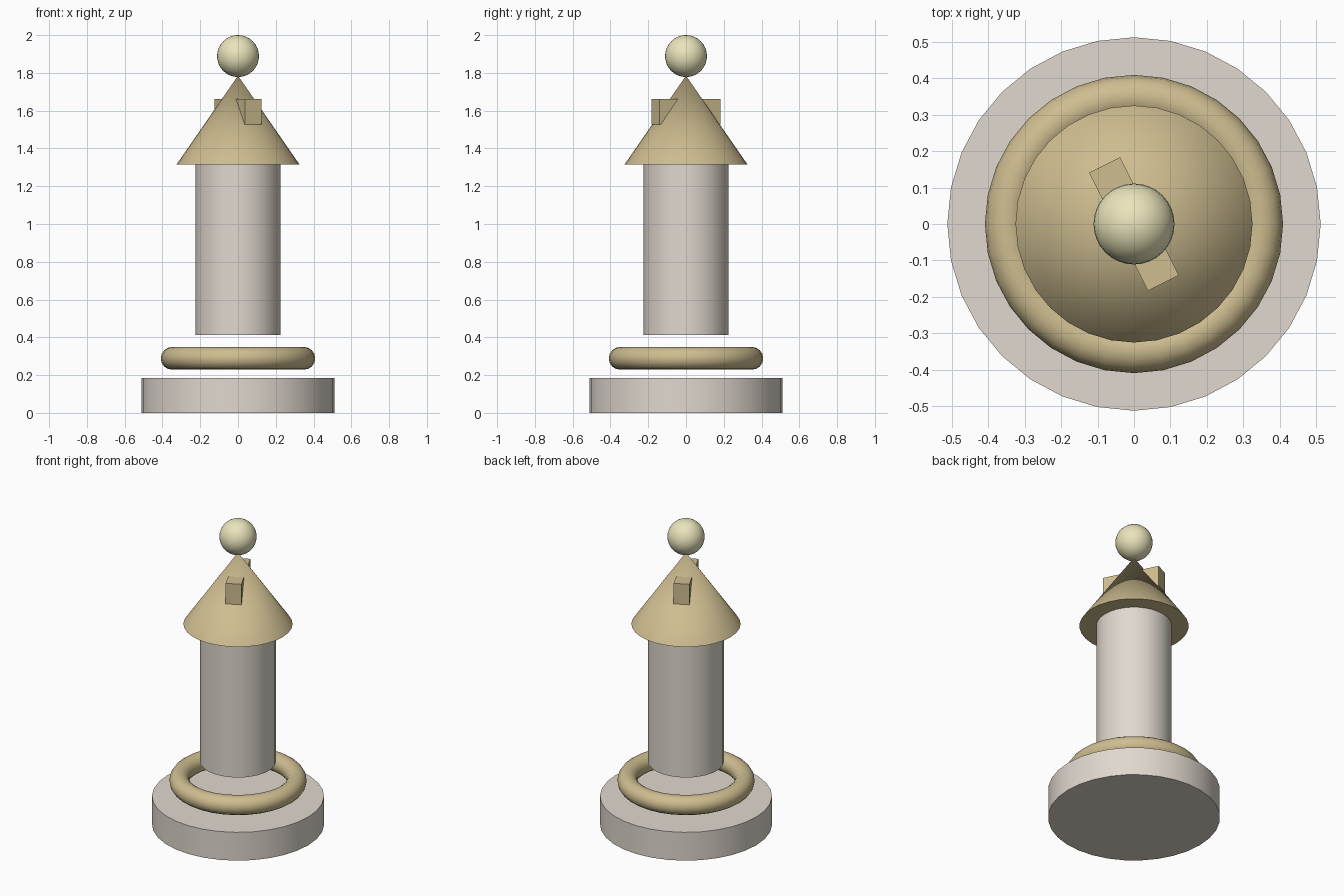
import bpy
import math

if "Cube" in bpy.data.objects:
    bpy.data.objects.remove(bpy.data.objects["Cube"])


def material(name, rgb):
    m = bpy.data.materials.new(name)
    m.diffuse_color = (*rgb, 1.0)
    m.use_nodes = True
    m.node_tree.nodes["Principled BSDF"].inputs["Base Color"].default_value = m.diffuse_color
    return m


STONE = material("pale_stone", (0.75, 0.69, 0.62))
TAN = material("tan", (0.62, 0.51, 0.28))
CREAM = material("cream", (0.82, 0.78, 0.50))


def finish(name, mat, smooth=True):
    ob = bpy.context.object
    ob.name = name
    ob.data.materials.append(mat)
    if smooth:
        bpy.ops.object.shade_smooth_by_angle(angle=math.radians(40))
    return ob


def drum(name, radius, z0, z1, mat):
    bpy.ops.mesh.primitive_cylinder_add(
        vertices=32, radius=radius, depth=z1 - z0, location=(0, 0, (z0 + z1) / 2))
    return finish(name, mat)


# Base disc and column
drum("base", 0.512, 0.0, 0.186, STONE)
drum("column", 0.225, 0.412, 1.316, STONE)

# Floating ring between base and column
bpy.ops.mesh.primitive_torus_add(
    major_segments=32, minor_segments=16, major_radius=0.349, minor_radius=0.06,
    location=(0, 0, 0.289))
finish("ring", TAN)

# Conical cap
bpy.ops.mesh.primitive_cone_add(
    vertices=32, radius1=0.325, radius2=0, depth=0.469, location=(0, 0, 1.316 + 0.469 / 2))
finish("cap", TAN)

# Block passing through the cap, showing on two opposite sides
bpy.ops.mesh.primitive_cube_add(
    size=1, location=(0, 0, 1.595), rotation=(0, 0, math.radians(26.5)))
block = finish("cross_block", TAN, smooth=False)
block.scale = (0.095, 0.362, 0.135)

# Ball on top
bpy.ops.mesh.primitive_uv_sphere_add(
    segments=32, ring_count=16, radius=0.111, location=(0, 0, 1.889))
finish("finial_ball", CREAM)
